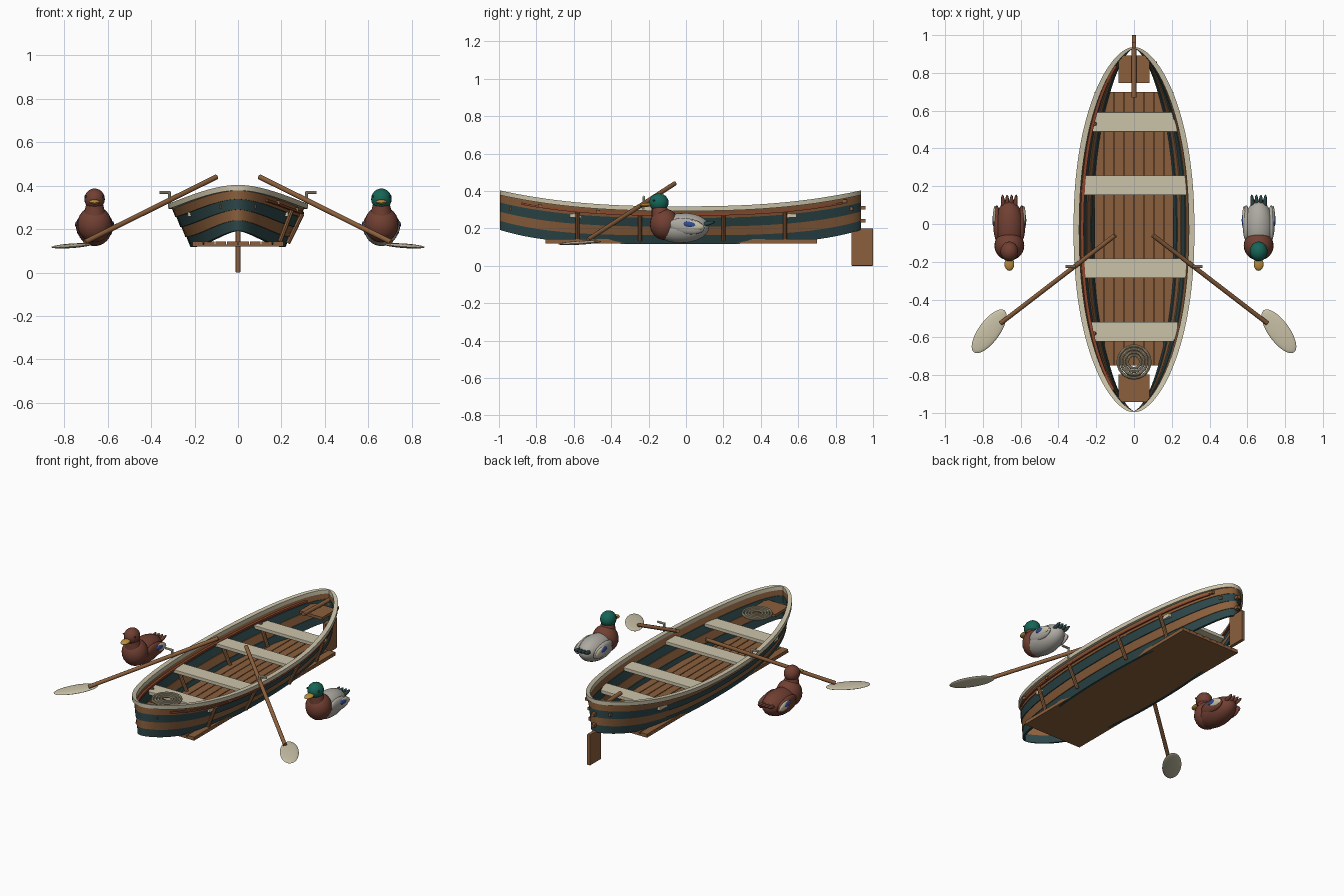
import bpy, bmesh, math
from mathutils import Vector, Matrix

if "Cube" in bpy.data.objects:
    bpy.data.objects.remove(bpy.data.objects["Cube"])


def mat(name, *c):
    m = bpy.data.materials.new(name)
    m.diffuse_color = (*c, 1)
    m.use_nodes = True
    m.node_tree.nodes["Principled BSDF"].inputs["Base Color"].default_value = m.diffuse_color
    return m


WOOD = mat("oiled wood", .26, .115, .045)
TEAL = mat("dark teal paint", .026, .062, .066)
CREAM = mat("cream paint", .60, .55, .40)
RED = mat("red trim", .27, .06, .025)
RUSSET = mat("russet feathers", .165, .05, .032)
GREEN = mat("green head", .008, .13, .095)
GREY = mat("grey feathers", .42, .40, .36)
YELLOW = mat("yellow bill", .50, .27, .04)
BLUE = mat("blue feathers", .03, .075, .32)
ROPE = mat("rope", .44, .38, .25)


def finish(name, bm, material, smooth=False):
    bmesh.ops.recalc_face_normals(bm, faces=bm.faces)
    me = bpy.data.meshes.new(name)
    bm.to_mesh(me)
    bm.free()
    me.materials.append(material)
    ob = bpy.data.objects.new(name, me)
    bpy.context.collection.objects.link(ob)
    if smooth:
        bpy.ops.object.select_all(action='DESELECT')
        ob.select_set(True)
        bpy.context.view_layer.objects.active = ob
        bpy.ops.object.shade_smooth_by_angle(angle=math.radians(40))
    return ob


def box(name, loc, size, material, bevel=0.0):
    bm = bmesh.new()
    bmesh.ops.create_cube(bm, size=1, matrix=Matrix.Translation(loc) @ Matrix.Diagonal((*size, 1)))
    if bevel:
        bmesh.ops.bevel(bm, geom=bm.edges[:], offset=bevel, segments=2, affect='EDGES', profile=.5)
    return finish(name, bm, material)


def rod(name, a, b, r, material, sides=12, r2=None):
    a, b = Vector(a), Vector(b)
    d = b - a
    bm = bmesh.new()
    bmesh.ops.create_cone(bm, cap_ends=True, segments=sides, radius1=r, radius2=r2 or r, depth=d.length,
                          matrix=Matrix.Translation((a + b) / 2) @ d.to_track_quat('Z', 'Y').to_matrix().to_4x4())
    return finish(name, bm, material, True)


def ball(name, loc, radii, material, rot=None, seg=24):
    bm = bmesh.new()
    m = Matrix.Translation(loc) @ (rot or Matrix()) @ Matrix.Diagonal((*radii, 1))
    bmesh.ops.create_uvsphere(bm, u_segments=seg, v_segments=seg // 2, radius=1, matrix=m)
    return finish(name, bm, material, True)


# Hull lines: t runs bow to stern (-1..1), u runs bottom edge to sheer (0..1)
def hull_y(t):
    return -.03 + .965 * t


def hull_at(t, u):
    f = max(0, 1 - abs(t) ** 2.2) ** .6
    low, top = .12 + .075 * t ** 4, .305 + .085 * abs(t) ** 2.5
    return (.215 + (.308 - .215) * u) * f, low + (top - low) * u


def hull_strip(name, section, material, sides=(-1, 1), t0=-1, t1=1, n=56):
    """Sweep a four-point section along one or both hull sides."""
    bm = bmesh.new()
    a0, a1 = math.asin(t0), math.asin(t1)
    for s in sides:
        rings = []
        for i in range(n + 1):
            t = math.sin(a0 + (a1 - a0) * i / n)
            rings.append([bm.verts.new((s * max(0, x), hull_y(t), z)) for x, z in section(t)])
        for p, q in zip(rings, rings[1:]):
            for k in range(4):
                bm.faces.new((p[k], p[k - 1], q[k - 1], q[k]))
        bm.faces.new(rings[0])
        bm.faces.new(rings[-1])
    return finish(name, bm, material, True)


def strake_section(i):
    def section(t):
        (x0, z0), (x1, z1) = hull_at(t, i / 4), hull_at(t, (i + 1) / 4)
        return [(x0 + .004, z0 - .003), (x1, z1), (x1 - .014, z1), (x0 - .010, z0 - .003)]
    return section


def rail_section(u, inner, outer, down, up):
    def section(t):
        x, z = hull_at(t, u)
        return [(x + inner, z + down), (x + outer, z + down), (x + outer, z + up), (x + inner, z + up)]
    return section


# Painted strakes, gunwale and trim
for i in range(4):
    hull_strip(f"strake_{i + 1}", strake_section(i), WOOD if i % 2 else TEAL)
hull_strip("gunwale", rail_section(1, -.018, .012, -.012, .013), CREAM)
hull_strip("outer_trim_rail", rail_section(.83, -.004, .012, -.006, .006), RED, (1,), -.88, .9)
hull_strip("inner_trim_rail", rail_section(.83, -.026, -.010, -.006, .006), RED, (-1,), -.88, .9)

# Floor planks
for i in range(8):
    box(f"floor_plank_{i + 1}", ((i - 3.5) * .053, -.025, .135), (.048, 1.45, .014), WOOD)
box("floor_underside", (0, -.025, .125), (.42, 1.45, .010), WOOD)

# Thwart seats with side ribs
for i, (y, w) in enumerate([(-.57, .232), (-.235, .278), (.205, .278), (.54, .228)]):
    box(f"seat_{i + 1}", (0, y, .268), (2 * w, .104, .022), CREAM, .003)
    ry = (-.58, -.245, .2, .53)[i]
    t = (ry + .03) / .965
    for s, off in ((1, .012), (-1, -.022)):
        (x0, z0), (x1, z1) = hull_at(t, .08), hull_at(t, .80)
        rod(f"rib_{i + 1}", (s * (x0 + off), ry, z0), (s * (x1 + off), ry, z1), .011, WOOD, 8)

# End decks and coiled rope
box("bow_deck", (0, -.87, .305), (.164, .145, .018), WOOD)
box("stern_deck", (0, .82, .305), (.164, .145, .018), WOOD)
for k in range(4):
    bm = bmesh.new()
    R, r, n, m = .034 + k * .017, .0075, 36, 8
    g = [[bm.verts.new(((R + r * math.cos(b)) * math.cos(a), -.73 + (R + r * math.cos(b)) * math.sin(a),
                        .327 + r * math.sin(b)))
          for b in (2 * math.pi * j / m for j in range(m))] for a in (2 * math.pi * i / n for i in range(n))]
    for i in range(n):
        for j in range(m):
            bm.faces.new((g[i - 1][j - 1], g[i][j - 1], g[i][j], g[i - 1][j]))
    finish(f"rope_coil_{k + 1}", bm, ROPE, True)

# Rudder, hinge pins and tiller
box("rudder", (0, .942, .10), (.022, .116, .20), WOOD, .003)
for z in (.24, .31):
    box("rudder_hinge", (0, .945, z), (.022, .03, .018), WOOD)
rod("tiller", (0, .67, .343), (0, .93, .335), .013, WOOD)

# Small side cleats
for y in (-.78, -.47, .85):
    t = (y + .03) / .965
    x, z = hull_at(t, .86)
    box("side_cleat", (x + .006, y, z), (.02, .022, .018), WOOD)

# Oars and oarlocks
for s in (-1, 1):
    rod("oar_shaft", (s * .10, -.06, .44), (s * .705, -.525, .14), .012, WOOD)
    ball("oar_blade", (s * .767, -.568, .123), (.138, .056, .010), CREAM,
         Matrix.Rotation(-s * math.radians(54), 4, 'Z') @ Matrix.Rotation(math.radians(s * 3), 4, 'Y'))
    rod("oarlock_post", (s * .315, -.225, .30), (s * .315, -.225, .37), .007, CREAM, 8)
    rod("oarlock_arm", (s * .31, -.225, .368), (s * .362, -.225, .368), .007, CREAM, 8)


# Ducks
def duck(kind, x, head, chest, body, tail):
    def at(dx, y, z):
        return (x + dx, y, z)

    def pitch(deg):
        return Matrix.Rotation(math.radians(deg), 4, 'X')
    ball(kind + "_body", at(0, -.02, .202), (.079, .145, .080), body, pitch(3))
    ball(kind + "_chest", at(0, -.115, .222), (.079, .078, .084), chest)
    rod(kind + "_neck", at(0, -.135, .27), at(0, -.148, .325), .05, chest, 20, .036)
    ball(kind + "_head", at(0, -.145, .338), (.047, .052, .049), head)
    ball(kind + "_bill", at(0, -.212, .325), (.026, .036, .011), YELLOW, pitch(6), 16)
    for s in (-1, 1):
        ball(kind + "_eye", at(s * .041, -.172, .350), (.006, .006, .006), TEAL, None, 8)
        ball(kind + "_wing", at(s * .066, .005, .212), (.019, .095, .042), body, pitch(-8))
        ball(kind + "_wing_bar", at(s * .076, .035, .215), (.011, .062, .026), CREAM, pitch(-8), 16)
        ball(kind + "_wing_patch", at(s * .082, .020, .221), (.008, .036, .015), BLUE, pitch(-8), 12)
    for k in range(4):
        d = (k - 1.5) * .021
        ball(kind + "_tail_feather", at(d, .10, .222), (.012, .058, .012), tail,
             Matrix.Rotation(-d * 3, 4, 'Z') @ pitch(14), 12)


duck("drake", .66, GREEN, RUSSET, GREY, TEAL)
duck("hen", -.66, RUSSET, RUSSET, RUSSET, RUSSET)
